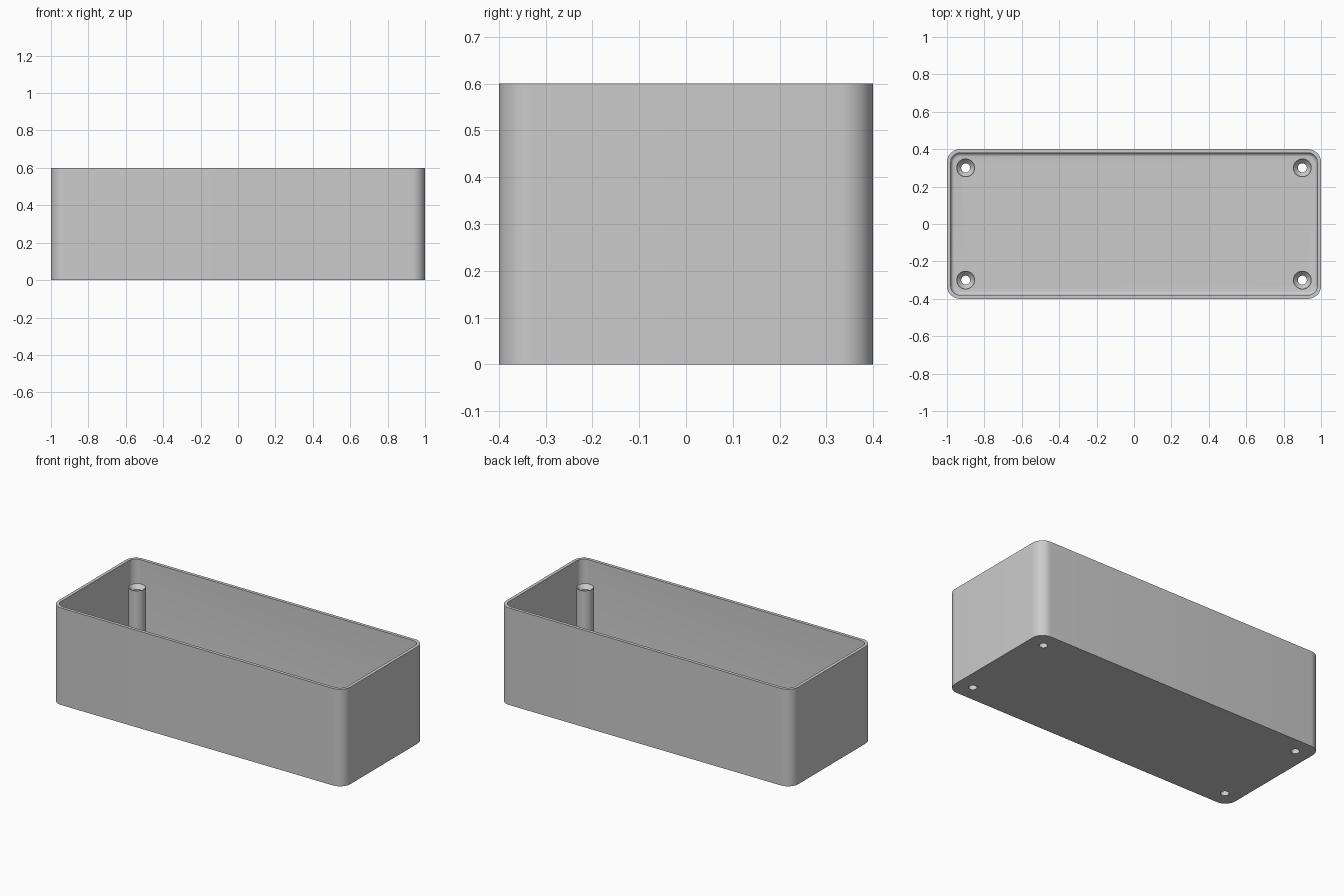
import bpy, bmesh
from math import sin, cos, pi, radians

cube = bpy.data.objects.get("Cube")
if cube:
    bpy.data.objects.remove(cube, do_unlink=True)

HALF_X, HALF_Y, HEIGHT = 1.0, 0.4, 0.6
WALL, FLOOR, CORNER, COVE = 0.02, 0.02, 0.07, 0.02
POST_X, POST_Y, POST_R, POST_TOP, HOLE_R = 0.9, 0.3, 0.05, 0.47, 0.024

grey = bpy.data.materials.new("plain grey")
grey.use_nodes = True
colour = (0.6, 0.6, 0.6, 1)
grey.diffuse_color = colour
grey.node_tree.nodes["Principled BSDF"].inputs["Base Color"].default_value = colour


def rounded_ring(inset, z, steps=10):
    """Rounded rectangle outline, inset from the outside of the box."""
    r = CORNER - inset
    points = []
    for i, (sx, sy) in enumerate([(1, 1), (-1, 1), (-1, -1), (1, -1)]):
        for k in range(steps + 1):
            a = pi / 2 * (i + k / steps)
            points.append((sx * (HALF_X - CORNER) + r * cos(a),
                           sy * (HALF_Y - CORNER) + r * sin(a), z))
    return points


def circle_ring(x, y, r, z, sides=32):
    return [(x + r * cos(2 * pi * k / sides), y + r * sin(2 * pi * k / sides), z)
            for k in range(sides)]


def loft(name, rings, caps=True):
    """Skin a list of matching closed outlines."""
    bm = bmesh.new()
    loops = [[bm.verts.new(p) for p in ring] for ring in rings]
    n = len(loops[0])
    for low, high in zip(loops, loops[1:]):
        for k in range(n):
            j = (k + 1) % n
            bm.faces.new((low[k], low[j], high[j], high[k]))
    if caps:
        bm.faces.new(loops[0][::-1])
        bm.faces.new(loops[-1])
    if caps:
        bmesh.ops.recalc_face_normals(bm, faces=bm.faces)
    mesh = bpy.data.meshes.new(name)
    bm.to_mesh(mesh)
    bm.free()
    mesh.materials.append(grey)
    obj = bpy.data.objects.new(name, mesh)
    bpy.context.collection.objects.link(obj)
    return obj


def activate(obj):
    bpy.ops.object.select_all(action='DESELECT')
    obj.select_set(True)
    bpy.context.view_layer.objects.active = obj


def smooth(obj):
    activate(obj)
    bpy.ops.object.shade_smooth_by_angle(angle=radians(30))


# Open box: outer wall, rim, inner wall, coved floor edge
rings = [rounded_ring(0, 0), rounded_ring(0, HEIGHT), rounded_ring(WALL, HEIGHT)]
for i in range(7):
    a = pi / 2 * i / 6
    rings.append(rounded_ring(WALL + COVE * (1 - cos(a)),
                              FLOOR + COVE * (1 - sin(a))))
box = loft("box_body", rings)

# Screw holes through the floor, and hollow countersunk posts above them
post_spots = [(sx * POST_X, sy * POST_Y) for sx in (-1, 1) for sy in (-1, 1)]
for i, (x, y) in enumerate(post_spots):
    cutter = loft("hole_cutter", [circle_ring(x, y, HOLE_R, -0.05),
                                  circle_ring(x, y, HOLE_R, 0.1)])
    cutter.hide_render = True
    cut = box.modifiers.new("screw_hole", 'BOOLEAN')
    cut.operation = 'DIFFERENCE'
    cut.solver = 'EXACT'
    cut.object = cutter
    activate(box)
    bpy.ops.object.modifier_apply(modifier=cut.name)
    bpy.data.objects.remove(cutter, do_unlink=True)

    profile = [(POST_R, FLOOR), (POST_R, POST_TOP), (POST_R - 0.003, POST_TOP),
               (HOLE_R, POST_TOP - 0.025), (HOLE_R, FLOOR)]
    smooth(loft(f"screw_post_{i + 1}",
                [circle_ring(x, y, r, z) for r, z in profile], caps=False))

smooth(box)
